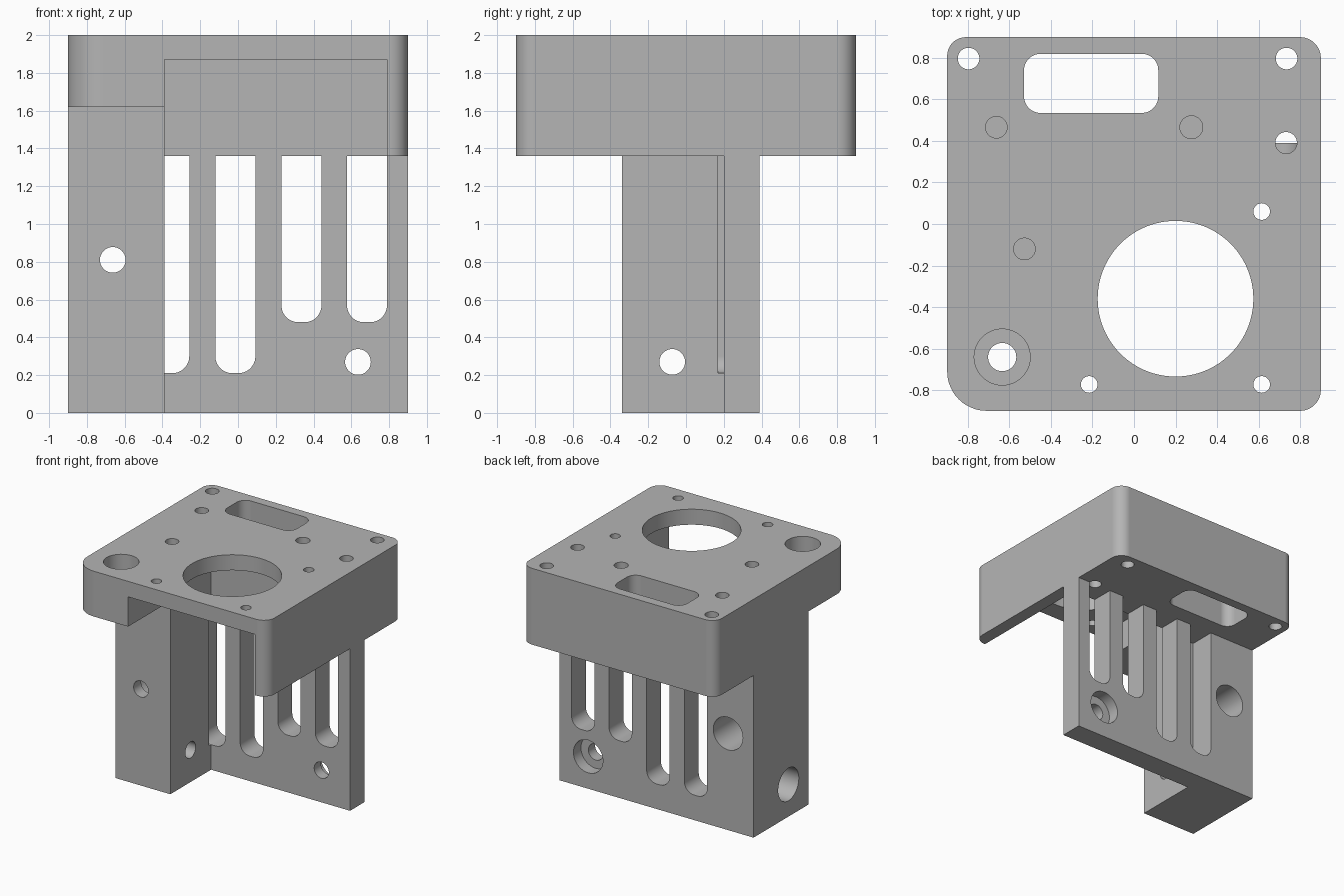
import bpy, bmesh, math

if "Cube" in bpy.data.objects:
    bpy.data.objects.remove(bpy.data.objects["Cube"])


def rounded(u0, u1, v0, v1, radii, seg=12):
    """Rectangle outline; radii go: low-left, low-right, up-right, up-left."""
    pts = []
    signs = [(0, 0), (1, 0), (1, 1), (0, 1)]
    for i, ((su, sv), r) in enumerate(zip(signs, radii)):
        cu = u1 - r if su else u0 + r
        cv = v1 - r if sv else v0 + r
        n = seg if r else 0
        for k in range(n + 1):
            a = math.pi + i * math.pi / 2 + (k / n * math.pi / 2 if n else 0)
            pts.append((cu + r * math.cos(a), cv + r * math.sin(a)))
    return pts


def circle(u, v, r, n=48):
    return [(u + r * math.cos(2 * math.pi * k / n),
             v + r * math.sin(2 * math.pi * k / n)) for k in range(n)]


def prism(name, axis, outline, lo, hi):
    """Extrude an outline along an axis from lo to hi."""
    place = {'X': lambda u, v, w: (w, u, v),
             'Y': lambda u, v, w: (u, w, v),
             'Z': lambda u, v, w: (u, v, w)}[axis]
    bm = bmesh.new()
    a = [bm.verts.new(place(u, v, lo)) for u, v in outline]
    b = [bm.verts.new(place(u, v, hi)) for u, v in outline]
    n = len(a)
    bm.faces.new(a)
    bm.faces.new(b)
    for i in range(n):
        j = (i + 1) % n
        bm.faces.new((a[i], a[j], b[j], b[i]))
    bmesh.ops.recalc_face_normals(bm, faces=bm.faces)
    me = bpy.data.meshes.new(name)
    bm.to_mesh(me)
    bm.free()
    ob = bpy.data.objects.new(name, me)
    bpy.context.collection.objects.link(ob)
    return ob


# Solid block with the rounded corners of the head
body = prism("mounting_bracket", 'Z',
             rounded(-0.9, 0.9, -0.9, 0.9, (0.19, 0.1, 0.1, 0.09)), 0, 2)
bpy.context.view_layer.objects.active = body
body.select_set(True)


def cut(axis, outline, lo, hi):
    tool = prism("cutter", axis, outline, lo, hi)
    tool.hide_render = True
    mod = body.modifiers.new("cut", 'BOOLEAN')
    mod.operation, mod.solver, mod.object = 'DIFFERENCE', 'EXACT', tool
    bpy.ops.object.modifier_apply(modifier=mod.name)
    bpy.data.objects.remove(tool, do_unlink=True)


def cut_box(x0, x1, y0, y1, z0, z1):
    cut('Z', rounded(x0, x1, y0, y1, (0, 0, 0, 0)), z0, z1)


# Main steps: leave the head, corner column, back plate and right skirt
cut_box(-1.1, 1.1, 0.39, 1.1, -0.1, 1.36)
cut_box(-0.39, 0.79, -1.1, 0.2, -0.1, 1.87)
cut_box(-1.1, -0.2, -1.1, -0.34, -0.1, 1.62)
cut_box(0.6, 1.1, -1.1, 0.2, -0.1, 1.36)

# Tall slots in the back plate
for x0, z0 in ((-0.47, 0.21), (-0.12, 0.21), (0.23, 0.48), (0.577, 0.48)):
    cut('Y', rounded(x0, x0 + 0.212, z0, 1.36, (0.09, 0.09, 0, 0)), 0.17, 0.45)

# Window and bore through the head
cut('Z', rounded(-0.53, 0.117, 0.535, 0.82, (0.08,) * 4), 1.2, 2.1)
cut('Z', circle(0.2, -0.36, 0.375, 96), 1.75, 2.1)

# Drilled holes in the head: x, y, radius, bottom height
for x, y, r, z in ((-0.797, 0.797, 0.052, 1.2), (0.735, 0.797, 0.052, 1.2),
                   (0.733, 0.391, 0.052, 1.357),
                   (-0.663, 0.466, 0.052, 1.7), (0.276, 0.466, 0.055, 1.7),
                   (-0.528, -0.12, 0.052, 1.7),
                   (0.615, 0.06, 0.04, 1.8), (0.615, -0.773, 0.04, 1.8),
                   (-0.216, -0.773, 0.04, 1.8),
                   (-0.635, -0.641, 0.135, 1.75), (-0.635, -0.641, 0.068, 1.5)):
    cut('Z', circle(x, y, r), z, 2.1)

# Counterbored bolt holes in the column and back plate
for axis, u, v, lo, step, hi in (('Y', -0.663, 0.81, -0.5, -0.24, 0.6),
                                 ('Y', 0.635, 0.27, 0.1, 0.29, 0.6)):
    cut(axis, circle(u, v, 0.137), step, hi)
    cut(axis, circle(u, v, 0.068), lo, hi)
cut('X', circle(-0.073, 0.27, 0.137), -1.1, -0.53)
cut('X', circle(-0.073, 0.27, 0.068), -1.1, -0.2)

# Grey finish, smooth bores and crisp edges
grey = bpy.data.materials.new("plain_grey")
grey.diffuse_color = (0.46, 0.46, 0.46, 1)
grey.use_nodes = True
grey.node_tree.nodes["Principled BSDF"].inputs["Base Color"].default_value = grey.diffuse_color
body.data.materials.clear()
body.data.materials.append(grey)
bpy.ops.object.shade_smooth_by_angle(angle=math.radians(30))
weighted = body.modifiers.new("flat_normals", 'WEIGHTED_NORMAL')
weighted.keep_sharp = True
